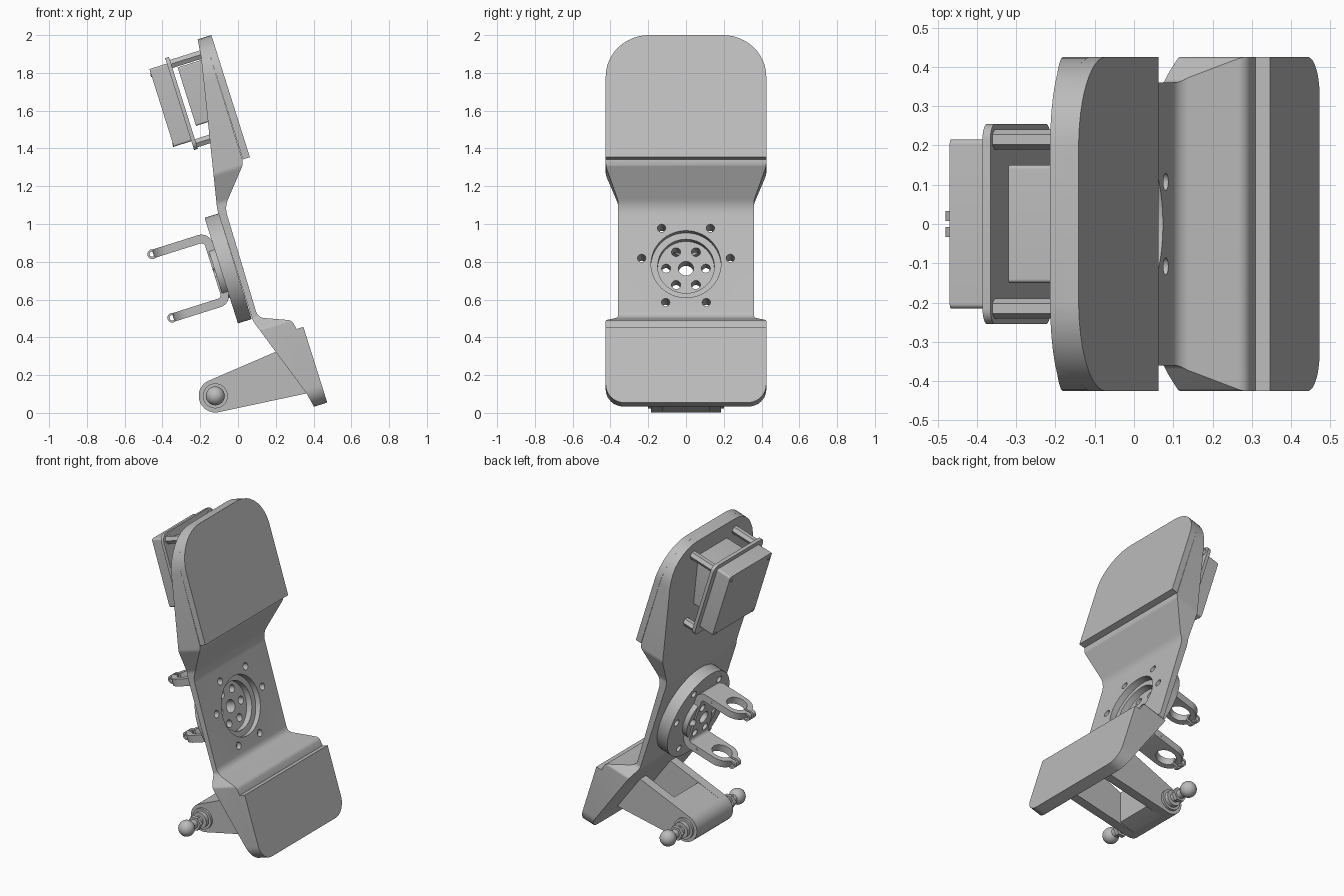
import bpy, bmesh, math
from mathutils import Matrix, Vector

if "Cube" in bpy.data.objects:
    bpy.data.objects.remove(bpy.data.objects["Cube"])

# One grey metal for everything
grey = bpy.data.materials.new("light_grey")
grey.use_nodes = True
GREY = (0.5, 0.5, 0.5, 1)
grey.diffuse_color = GREY
grey.node_tree.nodes["Principled BSDF"].inputs["Base Color"].default_value = GREY

# The pedal leans back: tilted frame has x = outward, z = up along the plate
TILT = Matrix.Rotation(math.radians(-17.5), 4, 'Y')
FLAT = Matrix.Identity(4)
AXES = {'x': lambda a, b, h: (h, a, b),
        'y': lambda a, b, h: (a, h, b),
        'z': lambda a, b, h: (a, b, h)}


def finish(name, bm, frame):
    bmesh.ops.transform(bm, matrix=frame, verts=bm.verts)
    bmesh.ops.recalc_face_normals(bm, faces=bm.faces)
    me = bpy.data.meshes.new(name)
    bm.to_mesh(me)
    bm.free()
    me.materials.append(grey)
    ob = bpy.data.objects.new(name, me)
    bpy.context.collection.objects.link(ob)
    return ob


def prism(name, pts, axis, lo, hi, frame=TILT):
    """Extrude a 2D outline along an axis."""
    bm = bmesh.new()
    rings = [[bm.verts.new(AXES[axis](a, b, h)) for a, b in pts] for h in (lo, hi)]
    n = len(pts)
    for ring in rings:
        bm.faces.new(ring)
    for i in range(n):
        j = (i + 1) % n
        bm.faces.new((rings[0][i], rings[0][j], rings[1][j], rings[1][i]))
    return finish(name, bm, frame)


def circle(a, b, r, n=40, start=0):
    return [(a + r * math.cos(start + math.tau * i / n),
             b + r * math.sin(start + math.tau * i / n)) for i in range(n)]


def fillet(corners, steps=8):
    """Round the corners (a, b, radius) of an outline."""
    out = []
    for i, (a, b, r) in enumerate(corners):
        p = Vector((a, b))
        if r == 0:
            out.append((a, b))
            continue
        d0 = (Vector(corners[i - 1][:2]) - p).normalized()
        d1 = (Vector(corners[(i + 1) % len(corners)][:2]) - p).normalized()
        half = d0.angle(d1) / 2
        c = p + (d0 + d1).normalized() * (r / math.sin(half))
        s = p + d0 * (r / math.tan(half)) - c
        e = p + d1 * (r / math.tan(half)) - c
        turn = s.angle_signed(e)
        for k in range(steps + 1):
            t = -turn * k / steps
            out.append((c.x + s.x * math.cos(t) - s.y * math.sin(t),
                        c.y + s.x * math.sin(t) + s.y * math.cos(t)))
    return out


def rect(a0, a1, b0, b1, r=0.0):
    return fillet([(a0, b0, r), (a1, b0, r), (a1, b1, r), (a0, b1, r)])


def boolean(ob, op, tools):
    for t in tools:
        m = ob.modifiers.new("cut", 'BOOLEAN')
        m.operation, m.object, m.solver = op, t, 'EXACT'
    bpy.context.view_layer.update()
    dg = bpy.context.evaluated_depsgraph_get()
    me = bpy.data.meshes.new_from_object(ob.evaluated_get(dg))
    ob.modifiers.clear()
    ob.data = me
    for t in tools:
        bpy.data.objects.remove(t)


# Foot plate: side profile crossed with the face outline
profile = fillet([(-.215, 1.984, 0), (-.18, 1.995, 0), (.025, 1.336, 0), (.024, 1.31, 0),
                  (-.07, 1.09, .12), (.105, .505, .05), (.285, .49, .035), (.309, .445, 0),
                  (.436, .043, 0), (.402, .033, 0), (.365, .10, 0), (.08, .485, .1),
                  (-.11, 1.075, .2), (-.195, 1.88, 0)])
body = prism("foot_plate", profile, 'y', -.43, .43, FLAT)
half = [(.425, -.09, .1), (.425, .385, .02), (.36, .45, .03),
        (.36, 1.09, .06), (.425, 1.24, .06), (.425, 1.95, .23)]
outline = fillet(half + [(-a, b, r) for a, b, r in reversed(half)])
boolean(body, 'INTERSECT', [prism("outline", outline, 'x', -.3, 1)])

# Pads on the foot plate
prism("upper_pad", fillet([(-.425, 1.272, 0), (.425, 1.272, 0), (.425, 1.95, .23),
                           (-.425, 1.95, .23)], 12), 'x', .428, .467)
prism("lower_pad", fillet([(-.425, -.09, .1), (.425, -.09, .1), (.425, .33, 0),
                           (-.425, .33, 0)], 12), 'x', .428, .467)

# Pivot disc with hub, bolt holes and centre bore
HUB = .745


def holes(radius, ring, angles):
    return [prism("drill", circle(ring * math.cos(math.radians(g)),
                                  HUB + ring * math.sin(math.radians(g)), radius, 20),
                  'x', -.05, .4) for g in angles]


OUTER = (57, 123, 8, 172, -63, 243)
INNER = range(0, 360, 60)
boolean(body, 'DIFFERENCE', [prism("bore", circle(0, HUB, .185, 64), 'x', .1, .4)]
        + holes(.022, .237, OUTER))
disc = prism("pivot_disc", circle(0, HUB, .293, 64), 'x', .142, .219)
boolean(disc, 'DIFFERENCE', holes(.022, .237, OUTER) + holes(.024, .105, INNER)
        + holes(.04, 0, [0]) + [prism("recess", circle(0, HUB, .15, 48), 'x', .18, .3)])
hub = prism("hub_flange", circle(0, HUB, .15, 48), 'x', .11, .145)
boolean(hub, 'DIFFERENCE', holes(.024, .105, INNER) + holes(.04, 0, [0]))

# U bracket with two clamp eyes
LOW, HIGH, T = .585, .938, .023
bracket = prism("clamp_bracket", fillet([
    (-.2, LOW - T, 0), (.142, LOW - T, .06), (.142, HIGH + T, .06), (-.2, HIGH + T, 0),
    (-.2, HIGH - T, 0), (.1, HIGH - T, .02), (.1, LOW + T, .02), (-.2, LOW + T, 0)]),
    'y', -.1, .1)
boolean(bracket, 'INTERSECT', [prism("eye_outline", fillet(
    [(-.175, -.095, .09), (.2, -.095, 0), (.2, .095, 0), (-.175, .095, .09)], 12), 'z', .4, 1.1)])
boolean(bracket, 'DIFFERENCE', [prism("eye", circle(-.08, 0, .062), 'z', .4, 1.1),
                                prism("slot", rect(-.3, -.1, -.008, .008), 'z', .4, 1.1)]
        + holes(.024, .105, INNER) + holes(.04, 0, [0]))
for label, q in (("lower", LOW), ("upper", HIGH)):
    for side, y in (("right", -.033), ("left", .008)):
        lug = prism(f"{label}_clamp_lug_{side}", circle(-.18, q, .026, 24), 'y', y, y + .025)
        boolean(lug, 'DIFFERENCE', [prism("pin", circle(-.18, q, .014, 16), 'y', -.1, .1)])
    dot = prism(f"{label}_arm_pin", circle(.04, q, .01, 12), 'y', -.097, .097)

# Sensor box on four hex standoffs
prism("sensor_cover", rect(-.215, .215, 1.446, 1.877, .012), 'x', .1, .197)
prism("sensor_plate", rect(-.255, .255, 1.397, 1.907, .04), 'x', .197, .218)
prism("sensor_core", rect(-.15, .15, 1.516, 1.84, .01), 'x', .245, .4)
for row, q in (("lower", 1.428), ("upper", 1.868)):
    for side, y in (("right", -.215), ("left", .215)):
        prism(f"{row}_standoff_{side}", circle(y, q, .026, 6), 'x', .21, .4)
        prism(f"{row}_cover_screw_{side}", circle(y * .88, q + (1.66 - q) * .12, .01, 12),
              'x', .096, .11)

# Lower lever: two cheeks, a web and a barrel
CX, CZ, R = -.12, .09, .088
arc = [(CX + R * math.cos(math.radians(g)), CZ + R * math.sin(math.radians(g)))
       for g in range(112, 284, 9)]
for side, s in (("right", -1), ("left", 1)):
    prism(f"lever_cheek_{side}", arc + [(.385, .108), (.25, .345)], 'y',
          min(s * .125, s * .185), max(s * .125, s * .185), FLAT)
prism("lever_web", arc + [(.0, .035), (.0, .235)], 'y', -.13, .13, FLAT)

# Ball studs at both ends of the barrel: radius, start, end, sides
STUD = ((.066, .18, .2, 40), (.05, .2, .225, 40), (.028, .22, .34, 24), (.046, .255, .28, 6))
for side, s in (("right", -1), ("left", 1)):
    for i, (r, y0, y1, n) in enumerate(STUD):
        prism(f"stud_{side}_step_{i}", circle(CX, CZ, r, n), 'y',
              min(s * y0, s * y1), max(s * y0, s * y1), FLAT)
    ball = bmesh.new()
    bmesh.ops.create_uvsphere(ball, u_segments=24, v_segments=16, radius=.05)
    finish(f"stud_ball_{side}", ball, Matrix.Translation((CX, s * .355, CZ)))

# Smooth rounded surfaces, keep edges sharp
bpy.ops.object.select_all(action='DESELECT')
for ob in bpy.context.collection.objects:
    if ob.type == 'MESH':
        ob.select_set(True)
        bpy.context.view_layer.objects.active = ob
bpy.ops.object.shade_smooth_by_angle(angle=math.radians(30))
